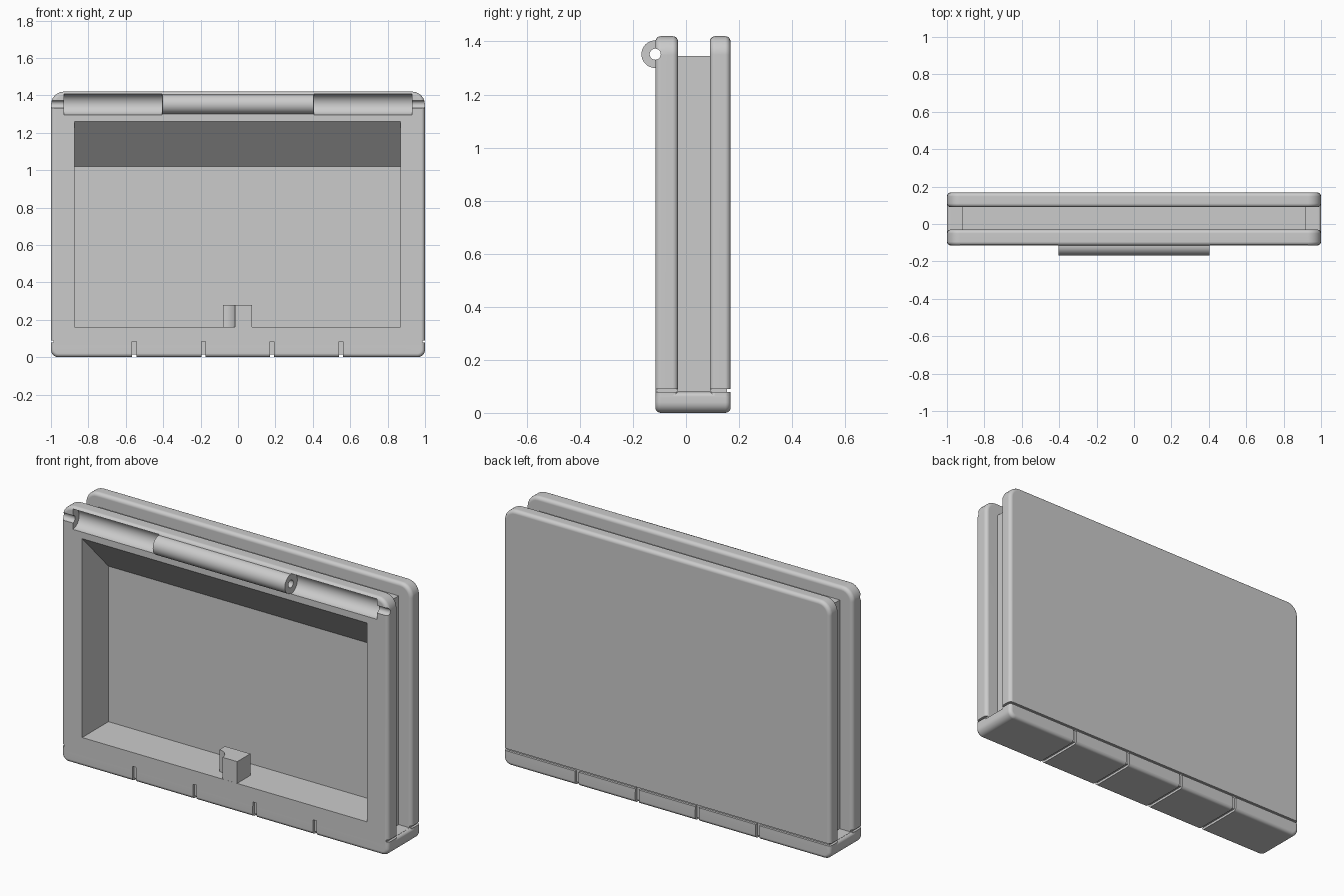
import bpy, bmesh, math

cube = bpy.data.objects.get("Cube")
if cube:
    bpy.data.objects.remove(cube, do_unlink=True)

# One grey plastic
grey = bpy.data.materials.new("grey plastic")
grey.use_nodes = True
tone = (0.6, 0.6, 0.6, 1)
grey.diffuse_color = tone
grey.node_tree.nodes["Principled BSDF"].inputs["Base Color"].default_value = tone


def finish(name, bm):
    bmesh.ops.recalc_face_normals(bm, faces=bm.faces)
    mesh = bpy.data.meshes.new(name)
    bm.to_mesh(mesh)
    bm.free()
    mesh.materials.append(grey)
    obj = bpy.data.objects.new(name, mesh)
    bpy.context.collection.objects.link(obj)
    return obj


def box(name, xs, ys, zs, top_r=0, low_r=0, rim=0):
    """Box with rounded corners in the front outline and a rounded rim."""
    bm = bmesh.new()
    bmesh.ops.create_cube(bm, size=1)
    for v in bm.verts:
        v.co = [r[0] if c < 0 else r[1] for c, r in zip(v.co, (xs, ys, zs))]
    middle = sum(zs) / 2
    for radius, upper in ((top_r, True), (low_r, False)):
        if radius:
            edges = [e for e in bm.edges
                     if abs(e.verts[0].co.y - e.verts[1].co.y) > 0.01
                     and (e.verts[0].co.z > middle) == upper]
            bmesh.ops.bevel(bm, geom=edges, offset=radius, segments=6,
                            profile=0.5, affect='EDGES')
    if rim:
        bm.normal_update()
        edges = [e for e in bm.edges if e.calc_face_angle(0) > 0.7]
        bmesh.ops.bevel(bm, geom=edges, offset=rim, segments=5,
                        profile=0.5, affect='EDGES')
    return finish(name, bm)


def prism(name, points, start, end, along_x=True):
    """Extrude a profile: (y, z) along x, or (x, y) along z."""
    bm = bmesh.new()
    verts = [bm.verts.new((start, u, v) if along_x else (u, v, start))
             for u, v in points]
    face = bm.faces.new(verts)
    moved = bmesh.ops.extrude_face_region(bm, geom=[face])["geom"]
    step = end - start
    bmesh.ops.translate(bm, verts=[g for g in moved if isinstance(g, bmesh.types.BMVert)],
                        vec=(step, 0, 0) if along_x else (0, 0, step))
    return finish(name, bm)


def circle(y, z, r, n=40):
    return [(y + r * math.cos(math.tau * i / n), z + r * math.sin(math.tau * i / n))
            for i in range(n)]


def combine(target, tool, operation):
    mod = target.modifiers.new(operation, 'BOOLEAN')
    mod.operation = operation
    mod.solver = 'EXACT'
    mod.object = tool
    bpy.context.view_layer.objects.active = target
    bpy.ops.object.modifier_apply(modifier=mod.name)
    bpy.data.objects.remove(tool, do_unlink=True)


FRONT, BACK, TOP = -0.115, 0.168, 1.42
PIN = (-0.116, 1.352)

# Base slab, front frame, back panel and the narrower core between them
case = box("case", (-1, 1), (FRONT - 0.0004, BACK), (0, 0.08), low_r=0.04, rim=0.02)
for name, ys in (("front_frame", (FRONT, -0.03)), ("back_panel", (0.09, BACK - 0.0004))):
    plate = box(name, (-0.9996, 0.9996), ys, (0.03, TOP), top_r=0.07, rim=0.02)
    combine(case, plate, 'UNION')
combine(case, box("core", (-0.92, 0.92), (-0.07, 0.13), (0.03, 1.345)), 'UNION')

# Deep cavity with a sloping ceiling
cavity = [(-0.3, 0.16), (0.115, 0.16), (0.115, 1.02), (FRONT, 1.26), (-0.3, 1.26)]
combine(case, prism("cavity", cavity, -0.873, 0.87), 'DIFFERENCE')

# Hinge: channel either side, knuckle in the middle, pin hole through all
for start, end in ((-0.93, -0.405), (0.405, 0.93)):
    combine(case, prism("channel", circle(*PIN, 0.056), start, end), 'DIFFERENCE')
combine(case, prism("knuckle", circle(*PIN, 0.052), -0.404, 0.404), 'UNION')
combine(case, prism("pin_hole", circle(*PIN, 0.021, 24), -1.2, 1.2), 'DIFFERENCE')

# Latch block with a scooped left side
scoop = [(-0.08 + 0.065 * math.cos(a), FRONT + 0.065 * math.sin(a))
         for a in (math.pi / 2 * i / 8 for i in range(9))]
latch = [(0.075, 0), (0.075, FRONT + 0.0006)]
latch += [(x, y + 0.0006) for x, y in scoop] + [(-0.08, 0)]
combine(case, prism("latch", latch, 0.1, 0.28, along_x=False), 'UNION')

# Grooves above the base at the sides and back
groove = (0.078, 0.09)
for xs, ys in (((0.986, 1.2), (-0.3, 0.3)), ((-1.2, -0.986), (-0.3, 0.3)),
               ((-1.2, 1.2), (0.155, 0.3))):
    combine(case, box("groove", xs, ys, groove), 'DIFFERENCE')

# Slots wrapping the base from front to back
for x in (-0.555, -0.185, 0.182, 0.55):
    wide = (x - 0.011, x + 0.011)
    for ys, zs in (((-0.3, -0.1), (-0.1, 0.083)), ((0.154, 0.3), (-0.1, 0.083)),
                   ((-0.31, 0.31), (-0.11, 0.013))):
        combine(case, box("slot", wide, ys, zs), 'DIFFERENCE')

# Smooth shading with crisp edges
bpy.ops.object.select_all(action='DESELECT')
case.select_set(True)
bpy.context.view_layer.objects.active = case
bpy.ops.object.shade_smooth_by_angle(angle=math.radians(30))
normals = case.modifiers.new("flat_faces", 'WEIGHTED_NORMAL')
normals.keep_sharp = True
